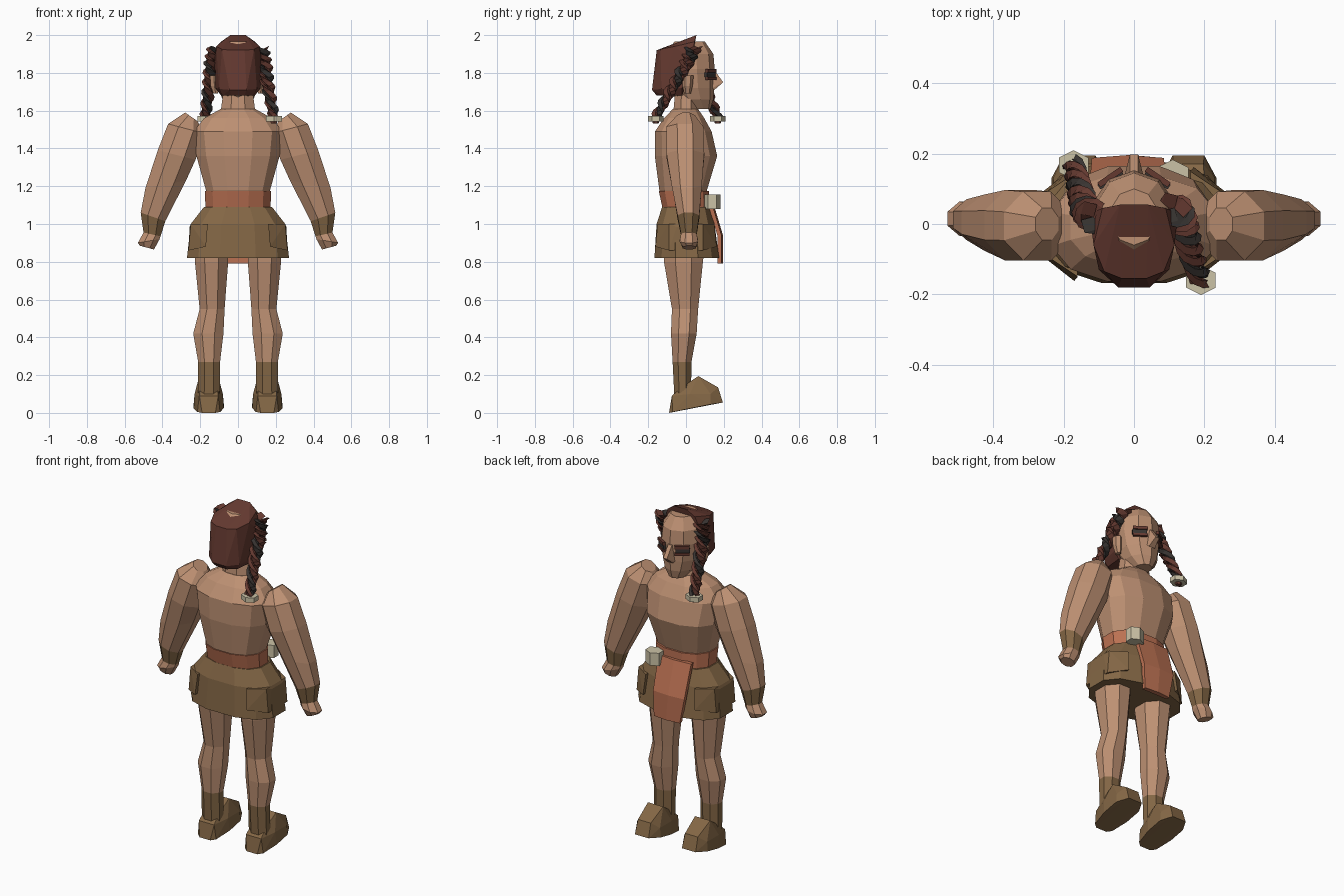
import bpy, bmesh, math
from mathutils import Vector

cube = bpy.data.objects.get("Cube")
if cube:
    bpy.data.objects.remove(cube)


def material(name, rgb):
    m = bpy.data.materials.new(name)
    m.use_nodes = True
    m.diffuse_color = (*rgb, 1)
    bsdf = m.node_tree.nodes["Principled BSDF"]
    bsdf.inputs["Base Color"].default_value = (*rgb, 1)
    bsdf.inputs["Roughness"].default_value = 0.9
    return m


SKIN = material("tan skin", (0.51, 0.28, 0.17))
LEATHER = material("brown leather", (0.23, 0.135, 0.06))
CLOTH = material("salmon cloth", (0.50, 0.165, 0.085))
HAIR = material("red brown hair", (0.13, 0.042, 0.03))
DARK = material("charcoal strand", (0.04, 0.034, 0.031))
BONE = material("pale bone", (0.60, 0.54, 0.38))


def finish(name, bm, mats):
    bmesh.ops.recalc_face_normals(bm, faces=bm.faces[:])
    mesh = bpy.data.meshes.new(name)
    bm.to_mesh(mesh)
    bm.free()
    for m in mats:
        mesh.materials.append(m)
    obj = bpy.data.objects.new(name, mesh)
    bpy.context.collection.objects.link(obj)
    return obj


def skin_rings(bm, rings, slots=None):
    """Bridge rings of points into a closed tube."""
    loops = [[bm.verts.new(p) for p in ring] for ring in rings]
    n = len(loops[0])
    for k, (a, b) in enumerate(zip(loops, loops[1:])):
        for i in range(n):
            j = (i + 1) % n
            f = bm.faces.new((a[i], a[j], b[j], b[i]))
            f.material_index = slots[k] if slots else 0
    for loop, slot in ((loops[0], 0), (loops[-1], -1)):
        bm.faces.new(loop).material_index = slots[slot] if slots else 0


def loft(name, sections, mats, n=10, power=1.0, slots=None, flip=1):
    """Sections are (x0, z0, x1, z1, back y, front y); flip=-1 mirrors in x."""
    rings = []
    for x0, z0, x1, z1, y0, y1 in sections:
        ring = []
        for i in range(n):
            t = 2 * math.pi * (i + 0.5) / n
            c, s = (math.copysign(abs(v) ** power, v) for v in (math.cos(t), math.sin(t)))
            c /= math.cos(math.pi / n) ** power
            ring.append((flip * ((x0 + x1) / 2 + c * (x1 - x0) / 2),
                         (y0 + y1) / 2 + s * (y1 - y0) / 2,
                         (z0 + z1) / 2 + c * (z1 - z0) / 2))
        rings.append(ring)
    bm = bmesh.new()
    skin_rings(bm, rings, slots)
    return finish(name, bm, mats)


def level(z, w, y0, y1, x=0):
    """Horizontal section of half width w."""
    return (x - w, z, x + w, z, y0, y1)


def hull(name, points, mat):
    bm = bmesh.new()
    verts = [bm.verts.new(p) for p in points]
    res = bmesh.ops.convex_hull(bm, input=verts)
    loose = {v for v in res["geom_interior"] + res["geom_unused"]
             if isinstance(v, bmesh.types.BMVert)}
    bmesh.ops.delete(bm, geom=list(loose), context="VERTS")
    bmesh.ops.dissolve_limit(bm, angle_limit=0.02, verts=bm.verts[:], edges=bm.edges[:])
    return finish(name, bm, [mat])


def both(points):
    return [(s * x, y, z) for s in (-1, 1) for x, y, z in points]


# Torso, sash and skirt
loft("torso", [level(1.12, .16, -.12, .10), level(1.18, .17, -.145, .115),
               level(1.36, .22, -.17, .17), level(1.49, .235, -.168, .14),
               level(1.56, .18, -.12, .10), level(1.61, .09, -.07, .065)],
     [SKIN], n=12, power=.85)
loft("sash", [level(1.07, .172, -.125, .125), level(1.175, .175, -.148, .125)],
     [CLOTH], n=12, power=.85)
loft("skirt", [level(1.09, .18, -.13, .13), level(1.0, .25, -.16, .155),
               level(.82, .27, -.172, .18)], [LEATHER], n=12, power=.8)

# Neck and head
loft("neck", [level(1.57, .095, -.075, .075), level(1.72, .075, -.06, .06)], [SKIN], n=8)
loft("head", [level(1.61, .045, .02, .13), level(1.66, .082, -.05, .145),
              level(1.72, .104, -.1, .15), level(1.82, .118, -.12, .152),
              level(1.90, .11, -.12, .145), level(1.965, .065, -.06, .1)], [SKIN])
hull("nose", both([(.012, .14, 1.83), (.026, .14, 1.72), (.012, .197, 1.75),
                   (.02, .15, 1.71)]), SKIN)

# Cap of hair with a tilted crown and an undercut nape
hull("hair_cap", both([(.04, .055, 2.0), (.09, .045, 1.965), (.125, .03, 1.87),
                       (.115, -.06, 1.94), (.085, -.135, 1.925), (.035, -.155, 1.92),
                       (.12, -.02, 1.72), (.1, -.13, 1.715), (.045, -.18, 1.71),
                       (.09, -.02, 1.68), (.08, -.12, 1.68), (.035, -.155, 1.68)]), HAIR)


def bar(name, a, b, h, d, mat):
    """Thin upright bar between two points."""
    a, b = Vector(a), Vector(b)
    side = (b - a).cross(Vector((0, 0, 1))).normalized() * d
    up = Vector((0, 0, h))
    return hull(name, [p + s * side + t * up for p in (a, b)
                       for s in (-1, 1) for t in (-1, 1)], mat)


def braid(name, path):
    """Three strands twisted around a path, one of them dark."""
    pts = [Vector(p) for p in path]
    steps, bm = 26, bmesh.new()
    for strand in range(3):
        rings = []
        for k in range(steps + 1):
            f = k / steps * (len(pts) - 1)
            i = min(int(f), len(pts) - 2)
            size = 1.1 - .4 * k / steps
            turn = k * .62 + strand * 2 * math.pi / 3
            c = pts[i].lerp(pts[i + 1], f - i)
            c += Vector((math.cos(turn), math.sin(turn), 0)) * .023 * size
            rings.append([c + Vector((math.cos(q), math.sin(q), .5 * math.cos(q - turn)))
                          * .024 * size for q in (turn + j * math.pi / 2 for j in range(4))])
        skin_rings(bm, rings, [1 if strand == 2 else 0] * steps)
    return finish(name, bm, [HAIR, DARK])


def tie(name, x, y, z):
    loft(name, [level(z, .042, y - .042, y + .042, x),
                level(z + .028, .042, y - .042, y + .042, x)], [BONE], n=6)
    loft(name + "_tip", [level(z - .012, .015, y - .015, y + .015, x),
                         level(z + .01, .02, y - .02, y + .02, x)], [HAIR], n=6)


# One braid hangs behind the shoulder, the other in front
braid("left_braid", [(.115, .045, 1.93), (.14, .005, 1.84), (.16, -.075, 1.71),
                     (.19, -.16, 1.56)])
tie("left_braid_tie", .19, -.16, 1.543)
braid("right_braid", [(-.115, .02, 1.93), (-.14, .04, 1.84), (-.155, .1, 1.71),
                      (-.172, .168, 1.56)])
tie("right_braid_tie", -.172, .168, 1.543)

for side, s in (("left", 1), ("right", -1)):
    # Face details
    for part, z, h, mat in (("brow", 1.812, .009, HAIR), ("eye", 1.79, .012, DARK),
                            ("lower_lid", 1.77, .007, HAIR)):
        out = 0 if part == "eye" else .006
        bar(f"{side}_{part}", (s * .035, .15 + out, z), (s * .1, .105 + out, z), h, .008, mat)
    loft(side + "_ear", [level(1.69, .012, -.01, .025, .118), level(1.73, .02, -.018, .035, .125),
                         level(1.785, .02, -.02, .04, .128)], [SKIN], n=6, flip=s)

    # Arm with wrist wrap and fist
    loft(side + "_arm", [(.215, 1.545, .28, 1.59, -.05, .05), (.18, 1.48, .37, 1.53, -.112, .1),
                         (.225, 1.34, .425, 1.39, -.112, .105),
                         (.275, 1.23, .49, 1.19, -.082, .09),
                         (.385, 1.015, .515, 1.06, -.05, .075),
                         (.41, .935, .5, .955, -.03, .06), (.415, .92, .53, .90, -.038, .068),
                         (.445, .865, .52, .885, -.02, .055)],
         [SKIN, LEATHER], n=8, slots=[0, 0, 0, 0, 1, 0, 0], flip=s)

    # Leg with boot shaft
    loft(side + "_leg", [level(.90, .085, -.13, .11, .14), level(.80, .088, -.125, .098, .14),
                         level(.55, .066, -.08, .07, .137), level(.42, .08, -.085, .062, .157),
                         level(.27, .058, -.075, .033, .153), level(.08, .058, -.065, .03, .155)],
         [SKIN, LEATHER], n=8, slots=[0, 0, 0, 0, 1], flip=s)

    # Boot with raised toe and sloping sole
    profile = [(.035, -.09, 0), (.06, -.07, .005), (.08, .03, .025), (.08, .13, .045),
               (.045, .195, .055), (.05, -.075, .09), (.075, .02, .1), (.075, .13, .1),
               (.042, .17, .135), (.05, .065, .195), (.045, -.03, .13)]
    hull(side + "_boot", [(s * .155 + m * w, y, z) for m in (-1, 1) for w, y, z in profile],
         LEATHER)

    # Folded flap over the hip
    hull(side + "_hip_flap", [(s * x, y * f, z) for f in (1, -1) for x, y, z in
                              [(.16, -.15, 1.0), (.17, -.162, .88), (.25, -.09, 1.0),
                               (.262, -.09, .86), (.256, -.05, .985)]], LEATHER)

# Hanging cloth: a bent slab tucked under the sash
bm = bmesh.new()
rows = [(1.13, .125, -.125, .09), (.94, .182, -.12, .085), (.79, .182, -.09, .08)]
skin_rings(bm, [[(x0, y - .016, z), (x0, y + .006, z), ((x0 + x1) / 2, y + .014, z),
                 (x1, y + .006, z), (x1, y - .016, z)] for z, y, x0, x1 in rows])
finish("hanging_cloth", bm, [CLOTH])

# Clasp
loft("clasp", [level(1.08, .045, .095, .183, .11), level(1.155, .045, .095, .183, .11)],
     [BONE], n=6)
